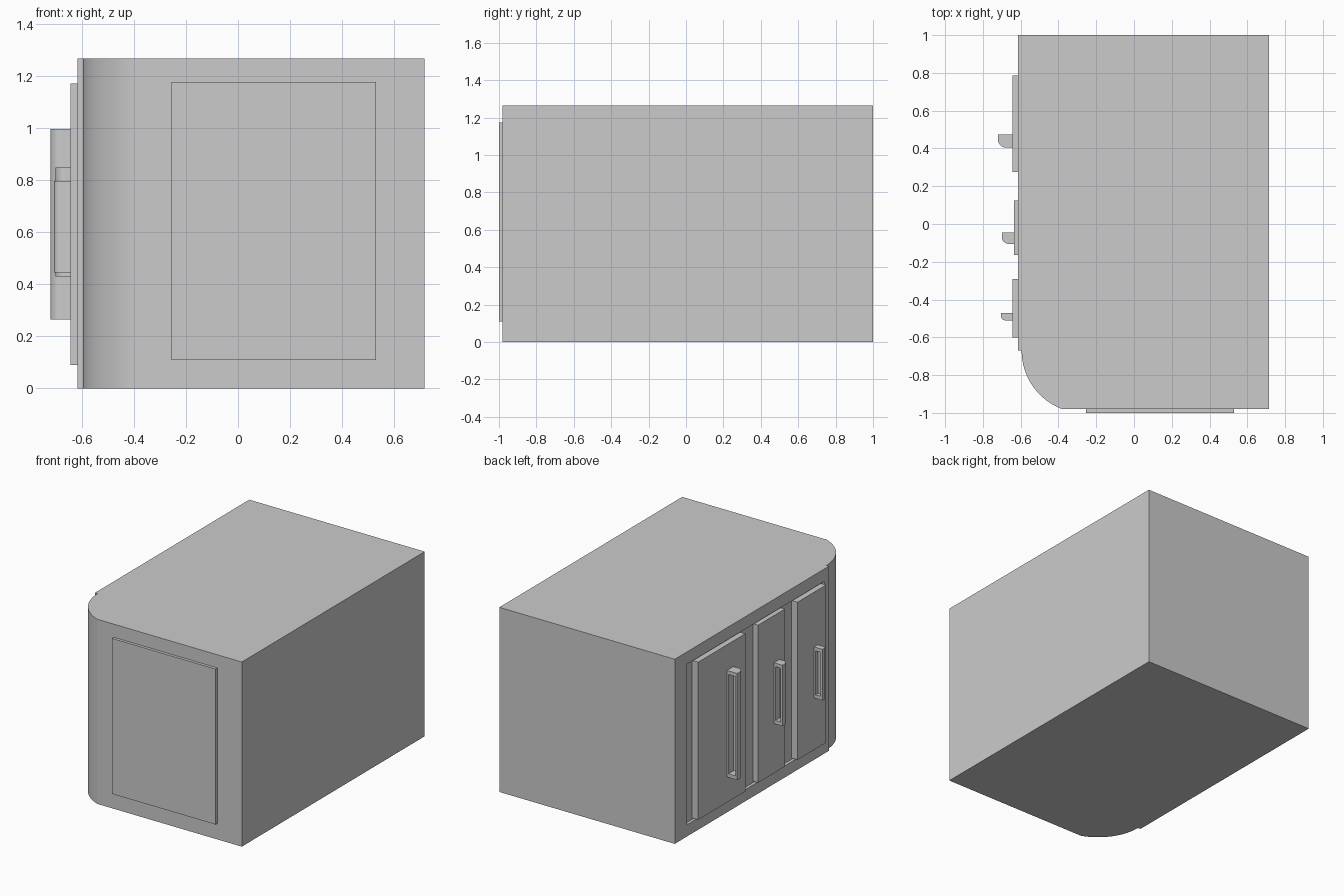
import bpy, bmesh, math

if "Cube" in bpy.data.objects:
    bpy.data.objects.remove(bpy.data.objects["Cube"])


def prism(name, pts, z0, z1):
    """Extrude an XY outline from z0 to z1."""
    bm = bmesh.new()
    face = bm.faces.new([bm.verts.new((x, y, z0)) for x, y in pts])
    ext = bmesh.ops.extrude_face_region(bm, geom=[face])
    top = [v for v in ext["geom"] if isinstance(v, bmesh.types.BMVert)]
    bmesh.ops.translate(bm, verts=top, vec=(0, 0, z1 - z0))
    bmesh.ops.recalc_face_normals(bm, faces=bm.faces[:])
    mesh = bpy.data.meshes.new(name)
    bm.to_mesh(mesh)
    bm.free()
    obj = bpy.data.objects.new(name, mesh)
    bpy.context.collection.objects.link(obj)
    return obj


def box(name, x0, x1, y0, y1, z0, z1):
    return prism(name, [(x0, y0), (x1, y0), (x1, y1), (x0, y1)], z0, z1)


def activate(obj):
    bpy.ops.object.select_all(action='DESELECT')
    obj.select_set(True)
    bpy.context.view_layer.objects.active = obj


def carve(obj, cutter):
    """Subtract the cutter, then remove it."""
    cutter.hide_render = True
    mod = obj.modifiers.new("carve", 'BOOLEAN')
    mod.operation, mod.object, mod.solver = 'DIFFERENCE', cutter, 'EXACT'
    activate(obj)
    bpy.ops.object.modifier_apply(modifier=mod.name)
    bpy.data.objects.remove(cutter)


def smooth(obj):
    activate(obj)
    bpy.ops.object.shade_smooth_by_angle(angle=math.radians(18))


def arc(cx, cy, rx, ry, a0, a1, n):
    angles = [math.radians(a0 + (a1 - a0) * i / n) for i in range(n + 1)]
    return [(cx + rx * math.cos(a), cy + ry * math.sin(a)) for a in angles]


H = 1.265
FACE, RECESS = -0.615, -0.595

# Cabinet body: one rounded corner and a small step where the face frame ends
curve = arc(-0.264, -0.67, 0.331, 0.331, 180, 249.5, 16)
body = prism("cabinet_body",
             [(0.715, 1), (FACE, 1), (FACE, -0.67)] + curve[:-1]
             + [(-0.38, -0.98), (0.715, -0.98)], 0, H)
# Shallow recess behind the doors
carve(body, box("recess_cutter", -0.7, RECESS, -0.62, 0.87, 0.08, 1.18))
smooth(body)

# Raised panel on the front end
box("end_panel", -0.255, 0.53, -1.0, -0.975, 0.11, 1.175)

# Doors with cup handles: door y range, door face x, handle y range, tip x, z range
doors = [
    (0.275, 0.785, -0.642, 0.405, 0.475, -0.72, 0.265, 0.995),
    (-0.165, 0.125, -0.635, -0.105, -0.045, -0.70, 0.43, 0.847),
    (-0.60, -0.29, -0.642, -0.51, -0.47, -0.705, 0.445, 0.795),
]
for i, (d0, d1, face, h0, h1, tip, z0, z1) in enumerate(doors, 1):
    box(f"door_{i}", face, RECESS + 0.003, d0, d1, 0.09, 1.17)
    r = (h1 - h0) * 0.6
    handle = prism(f"door_handle_{i}",
                   [(face + 0.005, h1), (tip, h1)]
                   + arc(tip + r, h0 + r, r, r, 180, 270, 8)
                   + [(face + 0.005, h0)], z0, z1)
    # Finger pocket, open on the +y side
    t = 0.014
    ri = r - t
    carve(handle, prism("pocket_cutter",
                        [(face - 0.012, h1 + 0.05), (tip + t, h1 + 0.05)]
                        + arc(tip + r, h0 + r, ri, ri, 180, 270, 6)
                        + [(face - 0.012, h0 + t)], z0 + 0.025, z1 - 0.025))
    smooth(handle)
